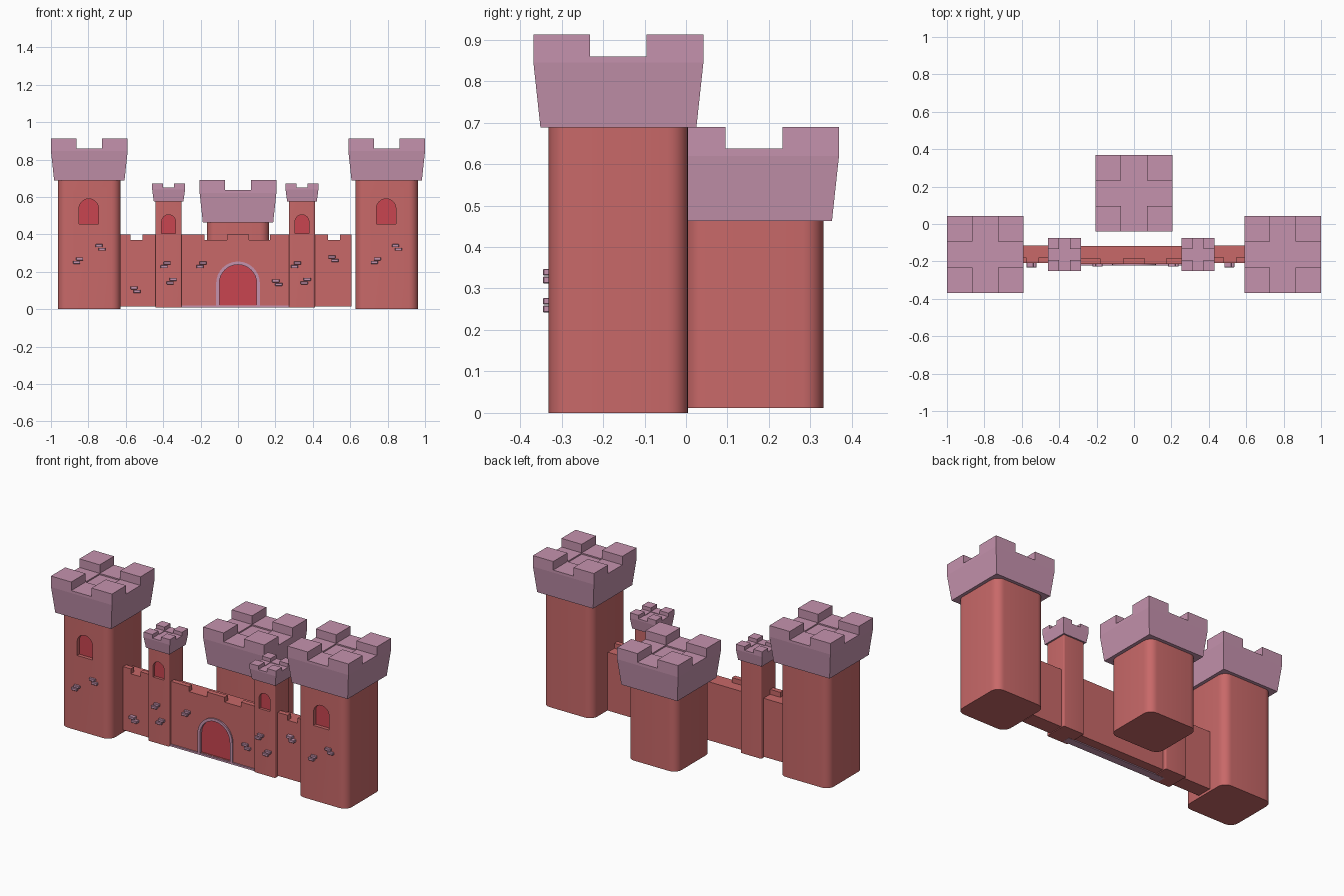
import bpy, bmesh, math
from mathutils import Matrix, Vector

if "Cube" in bpy.data.objects:
    bpy.data.objects.remove(bpy.data.objects["Cube"])


def material(name, rgb):
    m = bpy.data.materials.new(name)
    m.diffuse_color = (*rgb, 1)
    m.use_nodes = True
    m.node_tree.nodes["Principled BSDF"].inputs["Base Color"].default_value = m.diffuse_color
    return m


STONE = material("stone_red", (0.58, 0.14, 0.14))
PINK = material("cap_pink", (0.56, 0.29, 0.42))
RED = material("opening_red", (0.58, 0.06, 0.08))


def finish(name, bm, mat):
    bmesh.ops.recalc_face_normals(bm, faces=bm.faces[:])
    me = bpy.data.meshes.new(name)
    bm.to_mesh(me)
    bm.free()
    ob = bpy.data.objects.new(name, me)
    bpy.context.collection.objects.link(ob)
    me.materials.append(mat)
    return ob


def add_box(bm, x0, x1, y0, y1, z0, z1):
    mtx = (Matrix.Translation(((x0 + x1) / 2, (y0 + y1) / 2, (z0 + z1) / 2))
           @ Matrix.Diagonal((x1 - x0, y1 - y0, z1 - z0, 1)))
    bmesh.ops.create_cube(bm, size=1, matrix=mtx)


def prism(name, pts, y0, y1, mat):
    """Extrude an (x, z) outline from y0 to y1."""
    bm = bmesh.new()
    face = bm.faces.new([bm.verts.new((x, y0, z)) for x, z in pts])
    new = bmesh.ops.extrude_face_region(bm, geom=[face], use_keep_orig=True)["geom"]
    bmesh.ops.translate(bm, vec=(0, y1 - y0, 0),
                        verts=[v for v in new if isinstance(v, bmesh.types.BMVert)])
    return finish(name, bm, mat)


def arch(cx, r, z0, z1, n=16):
    pts = [(cx - r, z0)]
    for i in range(n + 1):
        a = math.pi * (1 - i / n)
        pts.append((cx + r * math.cos(a), z1 - r + r * math.sin(a)))
    return pts + [(cx + r, z0)]


def recess(name, wall, cx, r, z0, z1, front, depth):
    """Cut an arched niche into a wall and close its back with a red pane."""
    cut = prism("cutter", arch(cx, r, z0, z1), front - 0.05, front + depth, RED)
    mod = wall.modifiers.new("niche", 'BOOLEAN')
    mod.operation = 'DIFFERENCE'
    mod.solver = 'EXACT'
    mod.object = cut
    bpy.context.view_layer.objects.active = wall
    bpy.ops.object.modifier_apply(modifier=mod.name)
    bpy.data.objects.remove(cut, do_unlink=True)
    prism(name, arch(cx, r, z0, z1), front + depth - 0.004, front + depth + 0.004, RED)


def tower_body(name, cx, cy, half, z0, z1, radius):
    bm = bmesh.new()
    add_box(bm, cx - half, cx + half, cy - half, cy + half, z0, z1)
    edges = [e for e in bm.edges if abs(e.verts[0].co.z - e.verts[1].co.z) > 0.1]
    bmesh.ops.bevel(bm, geom=edges, offset=radius, segments=6, profile=0.5, affect='EDGES')
    return finish(name, bm, STONE)


def crown(name, cx, cy, bottom, top, z0, z_flare, z_floor, z1):
    """Flared cap: 3 x 3 roof grid with raised corners and a sunken middle."""
    bm = bmesh.new()
    bmesh.ops.create_grid(bm, x_segments=3, y_segments=3, size=top,
                          matrix=Matrix.Translation((0, 0, z_floor)))
    roof = bm.faces[:]
    rim = [e for e in bm.edges if e.is_boundary]
    for z, scale in ((z_flare, 1), (z0, bottom / top)):
        geom = bmesh.ops.extrude_edge_only(bm, edges=rim)["geom"]
        for v in [g for g in geom if isinstance(g, bmesh.types.BMVert)]:
            v.co = (v.co.x * scale, v.co.y * scale, z)
        rim = [g for g in geom if isinstance(g, bmesh.types.BMEdge)]
    bmesh.ops.contextual_create(bm, geom=rim)
    bmesh.ops.recalc_face_normals(bm, faces=bm.faces[:])
    t = top * 0.3
    corners, middle = [], []
    for f in roof:
        c = f.calc_center_median()
        if abs(c.x) > t and abs(c.y) > t:
            corners.append(f)
        elif abs(c.x) < t and abs(c.y) < t:
            middle.append(f)
    for faces, dz in ((corners, z1 - z_floor), (middle, -0.15 * (z1 - z_floor))):
        for f in bmesh.ops.extrude_discrete_faces(bm, faces=faces)["faces"]:
            bmesh.ops.translate(bm, vec=(0, 0, dz), verts=f.verts[:])
    bmesh.ops.translate(bm, vec=(cx, cy, 0), verts=bm.verts[:])
    return finish(name, bm, PINK)


def curtain_wall(name, x0, x1, y0, y1, notches):
    """Wall with a low walkway and a notched parapet along its front."""
    bm = bmesh.new()
    outline = [(y0, 0.40), (y0 + 0.03, 0.40), (y0 + 0.03, 0.37),
               (y1, 0.37), (y1, 0.015), (y0, 0.015)]
    low = [(y0, 0.37), (y0 + 0.03, 0.37)] + outline[2:]
    xs = [x0] + [n for pair in notches for n in pair] + [x1]
    rings = []
    for i, x in enumerate(xs):
        kinds = [outline, low] if i % 2 else [low, outline]
        if i in (0, len(xs) - 1):
            kinds = [outline]
        for k in kinds if i % 2 else kinds[::-1] and ([low, outline] if 0 < i else kinds):
            rings.append([bm.verts.new((x, y, z)) for y, z in k])
    for a, b in zip(rings, rings[1:]):
        for j in range(6):
            quad = [a[j], a[(j + 1) % 6], b[(j + 1) % 6], b[j]]
            bm.faces.new(quad)
    bm.faces.new(rings[0])
    bm.faces.new(rings[-1])
    bmesh.ops.remove_doubles(bm, verts=bm.verts[:], dist=1e-5)
    bmesh.ops.dissolve_degenerate(bm, dist=1e-5, edges=bm.edges[:])
    return finish(name, bm, STONE)


CY = -0.163
bodies = []

# Large corner towers
for side, s in (("left", -1), ("right", 1)):
    cx = 0.795 * s
    body = tower_body(f"{side}_tower", cx, CY, 0.168, 0, 0.69, 0.05)
    recess(f"{side}_tower_window", body, cx - 0.003, 0.052, 0.455, 0.59, CY - 0.168, 0.025)
    crown(f"{side}_tower_crown", cx, CY, 0.188, 0.205, 0.688, 0.845, 0.86, 0.912)
    bodies.append(body)

# Rear keep
bodies.append(tower_body("rear_keep", 0, 0.164, 0.167, 0.012, 0.465, 0.05))
crown("rear_keep_crown", 0, 0.164, 0.188, 0.205, 0.463, 0.62, 0.637, 0.69)

# Small gate towers
for side, cx in (("left", -0.371), ("right", 0.342)):
    body = tower_body(f"{side}_gate_tower", cx, CY, 0.07, 0.01, 0.578, 0.006)
    recess(f"{side}_gate_tower_window", body, cx, 0.037, 0.405, 0.505, CY - 0.07, 0.02)
    crown(f"{side}_gate_tower_crown", cx, CY, 0.079, 0.088, 0.576, 0.64, 0.65, 0.672)
    bodies.append(body)

# Curtain walls
curtain_wall("left_wall", -0.635, -0.42, -0.208, -0.115, [(-0.575, -0.51)])
curtain_wall("right_wall", 0.39, 0.607, -0.208, -0.115, [(0.48, 0.545)])
gate_wall = curtain_wall("gate_wall", -0.32, 0.29, -0.214, -0.118,
                         [(-0.18, -0.06), (0.06, 0.17)])

# Gate with arched frame and sill
recess("gate_door", gate_wall, 0, 0.102, 0.022, 0.24, -0.214, 0.012)
outer, inner = arch(0, 0.117, 0.018, 0.255), arch(0, 0.1, 0.018, 0.238)
bm = bmesh.new()
rows = [[bm.verts.new((x, y, z)) for x, z in pts]
        for pts, y in ((outer, -0.222), (inner, -0.222), (inner, -0.205), (outer, -0.205))]
for i in range(len(outer) - 1):
    for k in range(4):
        a, b = rows[k], rows[(k + 1) % 4]
        bm.faces.new((a[i], a[i + 1], b[i + 1], b[i]))
for i in (0, -1):
    bm.faces.new([r[i] for r in rows])
bodies.append(finish("gate_frame", bm, PINK))
bm = bmesh.new()
add_box(bm, -0.36, 0.31, -0.222, -0.175, 0.009, 0.02)
finish("gate_sill", bm, PINK)

# Pairs of raised bricks: x, z, shift of the upper brick, front surface y
pairs = [(-0.855, 0.26, 1, -0.331), (-0.735, 0.33, -1, -0.331),
         (0.737, 0.26, 1, -0.331), (0.85, 0.33, -1, -0.331),
         (-0.548, 0.105, -1, -0.218), (0.51, 0.27, -1, -0.218),
         (-0.195, 0.237, 1, -0.214), (0.21, 0.142, -1, -0.214),
         (-0.387, 0.237, 1, -0.233), (-0.355, 0.15, 1, -0.233),
         (0.31, 0.237, 1, -0.233), (0.362, 0.15, 1, -0.233)]
bm = bmesh.new()
for x, z, s, y in pairs:
    for up in (-1, 1):
        bx, bz = x + 0.008 * s * up, z + 0.0095 * up
        add_box(bm, bx - 0.019, bx + 0.019, y - 0.014, y + 0.012, bz - 0.008, bz + 0.008)
bmesh.ops.bevel(bm, geom=bm.edges[:], offset=0.002, segments=1, affect='EDGES')
finish("raised_bricks", bm, PINK)

# Smooth the rounded corners
bpy.ops.object.select_all(action='DESELECT')
for ob in bodies:
    ob.select_set(True)
bpy.context.view_layer.objects.active = bodies[0]
bpy.ops.object.shade_smooth_by_angle(angle=math.radians(30))
